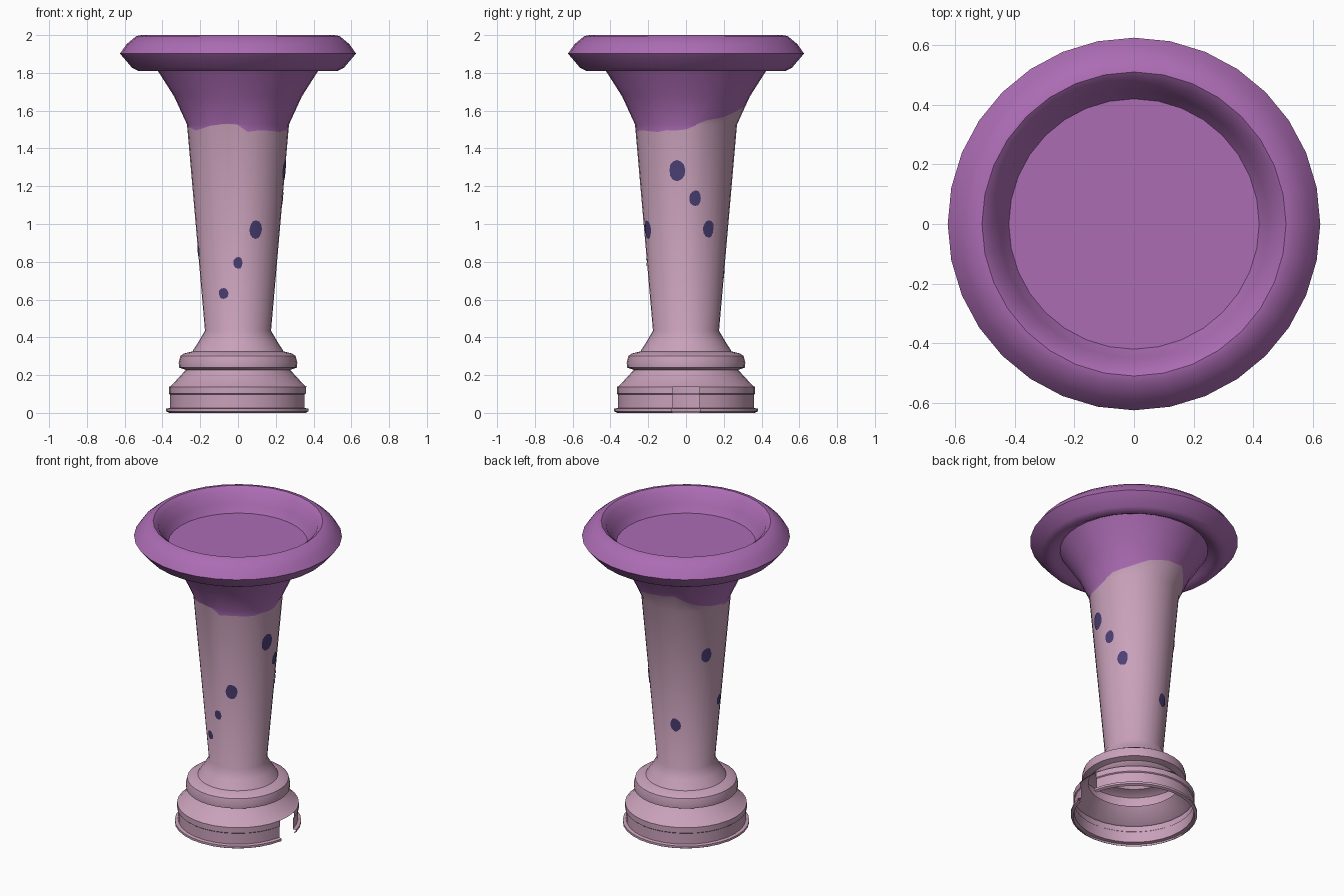
import bpy, bmesh, math, random

if "Cube" in bpy.data.objects:
    bpy.data.objects.remove(bpy.data.objects["Cube"])

random.seed(4)
N = 32


def srgb(r, g, b):
    def lin(c):
        c /= 255
        return c / 12.92 if c <= 0.04045 else ((c + 0.055) / 1.055) ** 2.4
    return (lin(r), lin(g), lin(b), 1)


def material(name, col):
    m = bpy.data.materials.new(name)
    m.diffuse_color = srgb(*col)
    m.use_nodes = True
    m.node_tree.nodes["Principled BSDF"].inputs["Base Color"].default_value = m.diffuse_color
    return m


pink = material("dusty pink", (201, 161, 186))
purple = material("orchid purple", (172, 108, 180))
indigo = material("dark indigo", (76, 64, 118))


def finish(bm, name, mats, angle):
    me = bpy.data.meshes.new(name)
    bm.to_mesh(me)
    bm.free()
    for m in mats:
        me.materials.append(m)
    ob = bpy.data.objects.new(name, me)
    bpy.context.collection.objects.link(ob)
    bpy.ops.object.select_all(action='DESELECT')
    ob.select_set(True)
    bpy.context.view_layer.objects.active = ob
    bpy.ops.object.shade_smooth_by_angle(angle=math.radians(angle))
    return ob


# Outline (radius, height): foot, collar, stem
lower = [(.365, 0), (.38, .008), (.38, .022), (.36, .026), (.36, .097), (.366, .102),
         (.366, .138), (.355, .142), (.276, .228), (.312, .24), (.314, .265), (.305, .302),
         (.285, .315), (.242, .325), (.208, .378), (.175, .435)]
# Flare, rolled rim, dish floor
upper = [(.338, 1.675), (.424, 1.81), (.445, 1.842), (.475, 1.825), (.5, 1.811), (.528, 1.81),
         (.56, 1.826), (.625, 1.902), (.59, 1.952), (.538, 1.995), (.51, 2.0), (.48, 1.977),
         (.45, 1.905), (.42, 1.858)]
KINK = 1.527


def stem_radius(z):
    if z < KINK:
        return .175 + (z - .435) / (KINK - .435) * .095
    return .27 + (z - KINK) / (1.675 - KINK) * .068


# Wavy height of the purple edge, by direction in degrees
keys = [(0, 1.505), (22, 1.55), (45, 1.575), (75, 1.61), (95, 1.635), (112, 1.65), (130, 1.59),
        (160, 1.55), (180, 1.51), (215, 1.5), (240, 1.52), (268, 1.528), (274, 1.495),
        (320, 1.49), (345, 1.50), (360, 1.505)]


def edge_height(deg):
    for (a, za), (b, zb) in zip(keys, keys[1:]):
        if a <= deg <= b:
            return za + (zb - za) * (deg - a) / (b - a)


edge = [edge_height(i * 360 / N) + random.uniform(-.008, .008) for i in range(N)]
bm = bmesh.new()


def ring(fn):
    out = []
    for i in range(N):
        r, z = fn(i)
        a = 2 * math.pi * i / N
        out.append(bm.verts.new((r * math.cos(a), r * math.sin(a), z)))
    return out


def on_stem(fn):
    return lambda i: (stem_radius(fn(i)), fn(i))


rings = [ring(lambda i, p=p: p) for p in lower]
low_ix = len(rings)
rings.append(ring(on_stem(lambda i: min(edge[i], KINK - .001))))
rings.append(ring(on_stem(lambda i: max(edge[i], KINK))))
rings += [ring(lambda i, p=p: p) for p in upper]
for k in range(len(rings) - 1):
    for i in range(N):
        # Notch in the right side of the foot
        if i in (0, N - 1) and k < 6:
            continue
        j = (i + 1) % N
        f = bm.faces.new((rings[k][i], rings[k][j], rings[k + 1][j], rings[k + 1][i]))
        if k > low_ix or (k == low_ix and edge[i] + edge[j] < 2 * KINK):
            f.material_index = 1
bm.faces.new(rings[-1]).material_index = 1
bmesh.ops.delete(bm, geom=[v for v in bm.verts if not v.link_faces], context='VERTS')
finish(bm, "flared_pedestal_cup", [pink, purple], 42)

# Painted spots: direction in degrees, height, half width, half height
spots = [(-65, .97, .035, .05), (-90, .795, .025, .032), (-113, .632, .028, .03),
         (-11, 1.285, .043, .056), (12, 1.135, .032, .042), (32, .975, .033, .049),
         (107, .74, .035, .045), (155, 1.21, .036, .048), (192, .86, .028, .036)]
bm = bmesh.new()


def spot_vert(deg, z, dx):
    a = math.radians(deg) + dx / stem_radius(z)
    r = stem_radius(z) + .003
    return bm.verts.new((r * math.cos(a), r * math.sin(a), z))


for deg, z, w, h in spots:
    c = spot_vert(deg, z, 0)
    loop = []
    for k in range(12):
        t = 2 * math.pi * k / 12
        s = random.uniform(.92, 1.06)
        loop.append(spot_vert(deg, z + h * s * math.sin(t), w * s * math.cos(t)))
    for k in range(12):
        bm.faces.new((c, loop[k], loop[(k + 1) % 12]))
finish(bm, "stem_spots", [indigo], 60)
